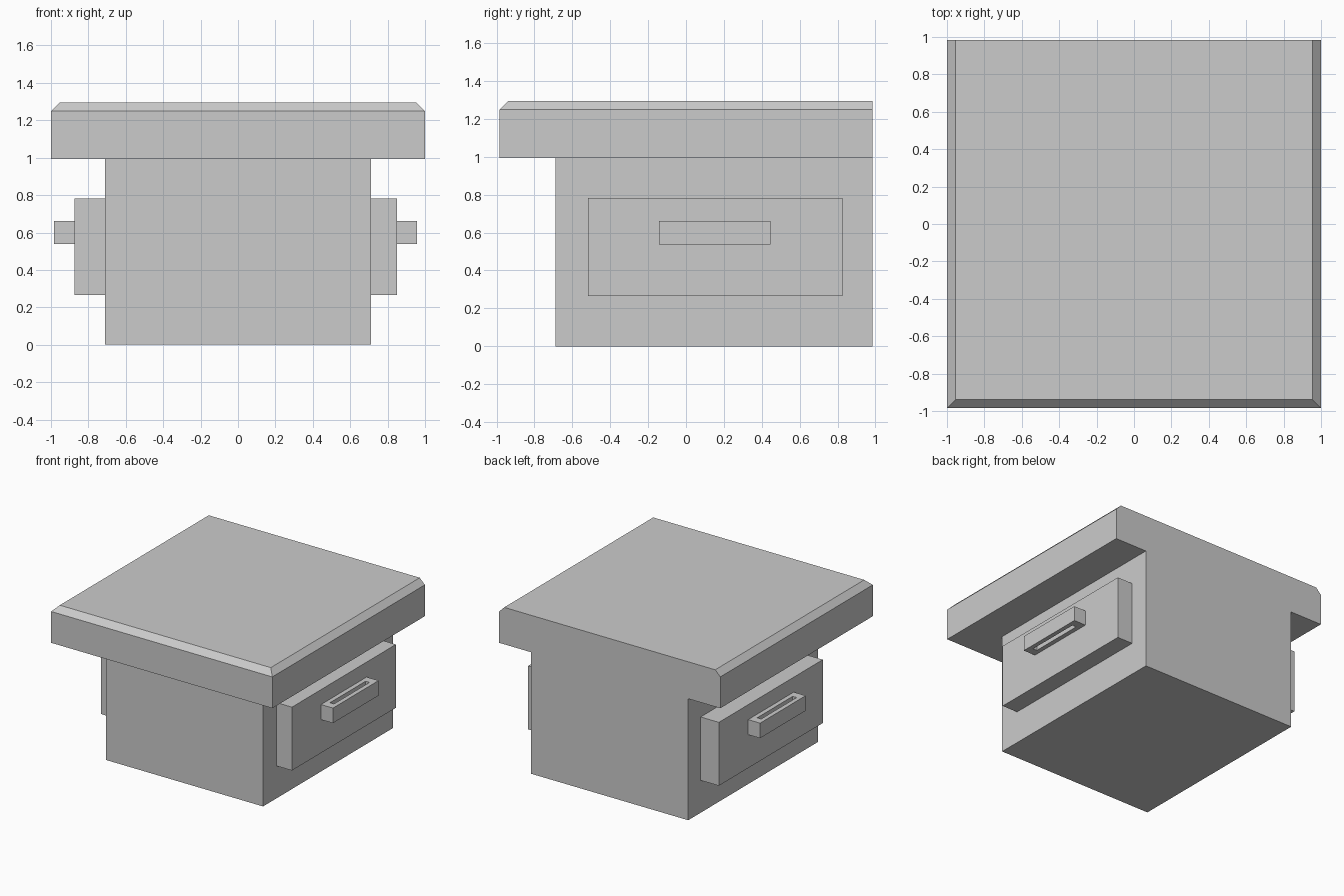
import bpy, bmesh

if "Cube" in bpy.data.objects:
    bpy.data.objects.remove(bpy.data.objects["Cube"])


def finish(name, bm):
    bmesh.ops.recalc_face_normals(bm, faces=bm.faces)
    mesh = bpy.data.meshes.new(name)
    bm.to_mesh(mesh)
    bm.free()
    ob = bpy.data.objects.new(name, mesh)
    bpy.context.collection.objects.link(ob)
    return ob


def box(x, y, z):
    bm = bmesh.new()
    bmesh.ops.create_cube(bm, size=1)
    for v in bm.verts:
        v.co = [(r[0] + r[1]) / 2 + c * (r[1] - r[0]) for c, r in zip(v.co, (x, y, z))]
    return bm


def slotted_bar(x, y, z, wall_x, wall_y):
    """Bar with a narrow slot passing vertically through it."""
    bm = bmesh.new()

    def loop(h, ix, iy):
        x0, x1, y0, y1 = x[0] + ix, x[1] - ix, y[0] + iy, y[1] - iy
        return [bm.verts.new((a, b, h)) for a, b in ((x0, y0), (x1, y0), (x1, y1), (x0, y1))]

    rings = [loop(z[0], 0, 0), loop(z[1], 0, 0),
             loop(z[1], wall_x, wall_y), loop(z[0], wall_x, wall_y)]
    for a, b in zip(rings, rings[1:] + rings[:1]):
        for i in range(4):
            j = (i + 1) % 4
            bm.faces.new((a[i], a[j], b[j], b[i]))
    return bm


# Cabinet body, flush with the top at the back
finish("cabinet_body", box((-0.71, 0.71), (-0.69, 0.985), (0, 0.993)))

# Table top, chamfered along the front and both sides
bm = box((-1, 1), (-0.985, 0.985), (0.993, 1.295))
edges = [e for e in bm.edges
         if all(v.co.z > 1.2 for v in e.verts) and any(v.co.y < 0 for v in e.verts)]
bmesh.ops.bevel(bm, geom=edges, offset=0.046, segments=1, affect='EDGES')
finish("table_top", bm)

# Drawer front and slotted handle on each side
for side, s, face in (("right", 1, 0.85), ("left", -1, 0.875)):
    span = lambda a, b: tuple(sorted((s * a, s * b)))
    finish(side + "_drawer_front", box(span(0.71, face), (-0.517, 0.825), (0.265, 0.783)))
    finish(side + "_handle", slotted_bar(span(face, face + 0.108), (-0.142, 0.447),
                                         (0.538, 0.661), 0.036, 0.065))
